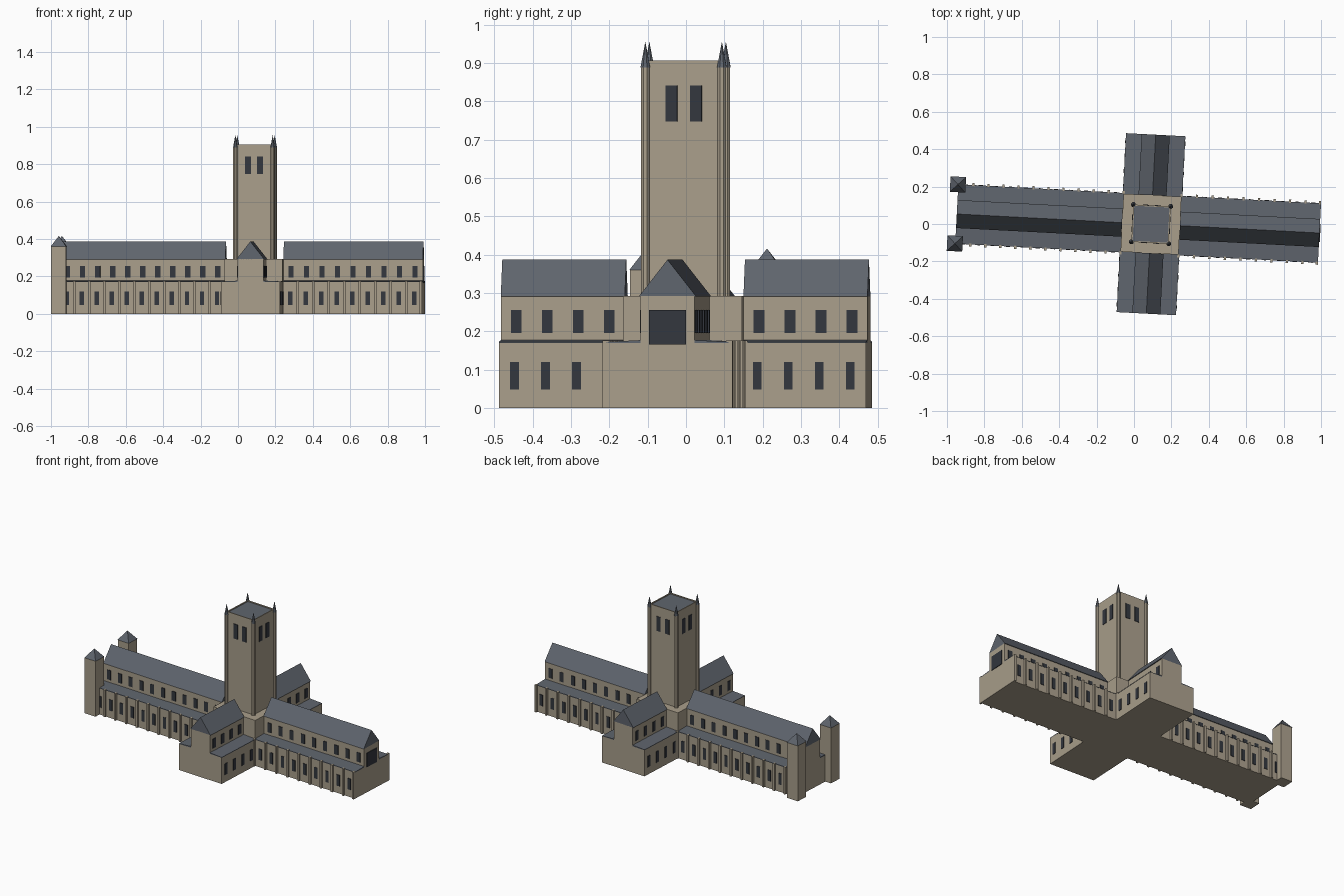
import bpy, bmesh
from math import radians, pi, sqrt
from mathutils import Matrix, Vector

if "Cube" in bpy.data.objects:
    bpy.data.objects.remove(bpy.data.objects["Cube"])


def material(name, rgb):
    m = bpy.data.materials.new(name)
    m.diffuse_color = (*rgb, 1)
    m.use_nodes = True
    m.node_tree.nodes["Principled BSDF"].inputs["Base Color"].default_value = m.diffuse_color
    return m


STONE = material("stone", (0.40, 0.345, 0.26))
SLATE = material("slate", (0.115, 0.13, 0.155))
GLASS = material("dark_glass", (0.033, 0.038, 0.048))

# The whole plan is turned three degrees about the crossing
PLACE = Matrix.Translation((0.091, -0.001, 0)) @ Matrix.Rotation(radians(-3), 4, 'Z')


class Part:
    """Collects primitives into one mesh object."""

    def __init__(self, name, mat, turn=0):
        self.name, self.mat, self.bm = name, mat, bmesh.new()
        self.turn = Matrix.Rotation(radians(turn), 4, 'Z')

    def box(self, x0, x1, y0, y1, z0, z1):
        c = Vector((x0 + x1, y0 + y1, z0 + z1)) / 2
        m = Matrix.Translation(c) @ Matrix.Diagonal((x1 - x0, y1 - y0, z1 - z0, 1))
        bmesh.ops.create_cube(self.bm, size=1, matrix=m)

    def cone(self, x, y, z0, z1, r0, r1, sides, spin=0):
        m = Matrix.Translation((x, y, (z0 + z1) / 2)) @ Matrix.Rotation(spin, 4, 'Z')
        bmesh.ops.create_cone(self.bm, cap_ends=True, segments=sides, radius1=r0,
                              radius2=r1, depth=z1 - z0, matrix=m)

    def prism(self, x0, x1, profile):
        a, b = ([self.bm.verts.new((x, y, z)) for y, z in profile] for x in (x0, x1))
        n = len(profile)
        self.bm.faces.new(a)
        self.bm.faces.new(b[::-1])
        for i in range(n):
            self.bm.faces.new((a[i], b[i], b[(i + 1) % n], a[(i + 1) % n]))

    def done(self):
        bmesh.ops.recalc_face_normals(self.bm, faces=self.bm.faces)
        self.bm.transform(PLACE @ self.turn)
        me = bpy.data.meshes.new(self.name)
        self.bm.to_mesh(me)
        self.bm.free()
        me.materials.append(self.mat)
        bpy.context.collection.objects.link(bpy.data.objects.new(self.name, me))


C = 0.155      # half width of the crossing
AISLE = 0.158  # half width over the aisles
WALL = 0.07    # half width of the upper walls


def arm(name, turn, length, bays, buttressed):
    # Aisle block and upper walls
    p = Part(name + "_walls", STONE, turn)
    p.box(C, length, -AISLE, AISLE, 0, 0.17)
    p.box(C, length, -WALL, WALL, 0.17, 0.292)
    p.done()
    # Ridge roof and nearly flat aisle roofs
    p = Part(name + "_roof", SLATE, turn)
    p.prism(C, length, [(-0.075, 0.291), (0.075, 0.291), (0, 0.387)])
    for s in (-1, 1):
        p.prism(C, length, [(s * (AISLE + 0.001), 0.169), (s * (AISLE + 0.001), 0.1725),
                            (s * WALL, 0.177), (s * WALL, 0.169)])
    p.done()
    # Two rows of windows on both sides
    step = (length - C) / bays
    p = Part(name + "_windows", GLASS, turn)
    for i in range(bays):
        x = C + step * (i + 0.5)
        for s in (-1, 1):
            for half, y, z0, z1 in ((0.0115, AISLE, 0.048, 0.12), (0.014, WALL, 0.195, 0.256)):
                a, b = sorted((s * (y - 0.004), s * (y + 0.003)))
                p.box(x - half, x + half, a, b, z0, z1)
    p.done()
    # Buttresses between bays
    if buttressed:
        p = Part(name + "_buttresses", STONE, turn)
        for i in range(bays + 1):
            x = min(C + step * i, length - 0.006)
            for s in (-1, 1):
                a, b = sorted((s * (AISLE - 0.005), s * (AISLE + 0.012)))
                p.box(x - 0.006, x + 0.006, a, b, 0, 0.176)
        p.done()


arm("choir", 0, 0.902, 9, True)
arm("nave", 180, 1.04, 11, True)
arm("back_transept", 90, 0.479, 4, False)
arm("front_transept", -90, 0.479, 4, False)

# Large end window of the choir
p = Part("end_window", GLASS)
p.box(0.897, 0.906, -0.048, 0.048, 0.165, 0.256)
p.done()

# Crossing block
p = Part("crossing", STONE)
p.box(-C, C, -C, C, 0, 0.292)
p.done()

# Central tower with parapet
T = 0.1
p = Part("central_tower", STONE)
p.box(-T, T, -T, T, 0.29, 0.892)
for s in (-1, 1):
    a, b = sorted((s * T, s * (T - 0.006)))
    p.box(a, b, -T, T, 0.892, 0.906)
    p.box(-T + 0.006, T - 0.006, a, b, 0.892, 0.906)
p.done()
p = Part("tower_roof", SLATE)
p.box(-T + 0.006, T - 0.006, -T + 0.006, T - 0.006, 0.892, 0.9)
p.done()

# Corner shafts and pinnacles of the tower
shafts, spires = Part("corner_shafts", STONE), Part("pinnacles", SLATE)
for sx in (-1, 1):
    for sy in (-1, 1):
        shafts.cone(sx * T, sy * T, 0.29, 0.89, 0.012, 0.012, 8, pi / 8)
        spires.cone(sx * T, sy * T, 0.888, 0.956, 0.0135, 0, 8, pi / 8)
shafts.done()
spires.done()

# Paired belfry openings on all four faces
for k in range(4):
    p = Part("belfry_windows", GLASS, 90 * k)
    for s in (-1, 1):
        p.box(T - 0.004, T + 0.003, s * 0.032 - 0.0155, s * 0.032 + 0.0155, 0.747, 0.842)
    p.done()

# Twin end towers with pyramid caps
towers, caps = Part("end_towers", STONE), Part("end_tower_caps", SLATE)
for s in (-1, 1):
    y = s * AISLE
    towers.box(-1.082, -1.002, y - 0.04, y + 0.04, 0, 0.36)
    caps.cone(-1.042, y, 0.36, 0.416, 0.0415 * sqrt(2), 0, 4, pi / 4)
towers.done()
caps.done()
